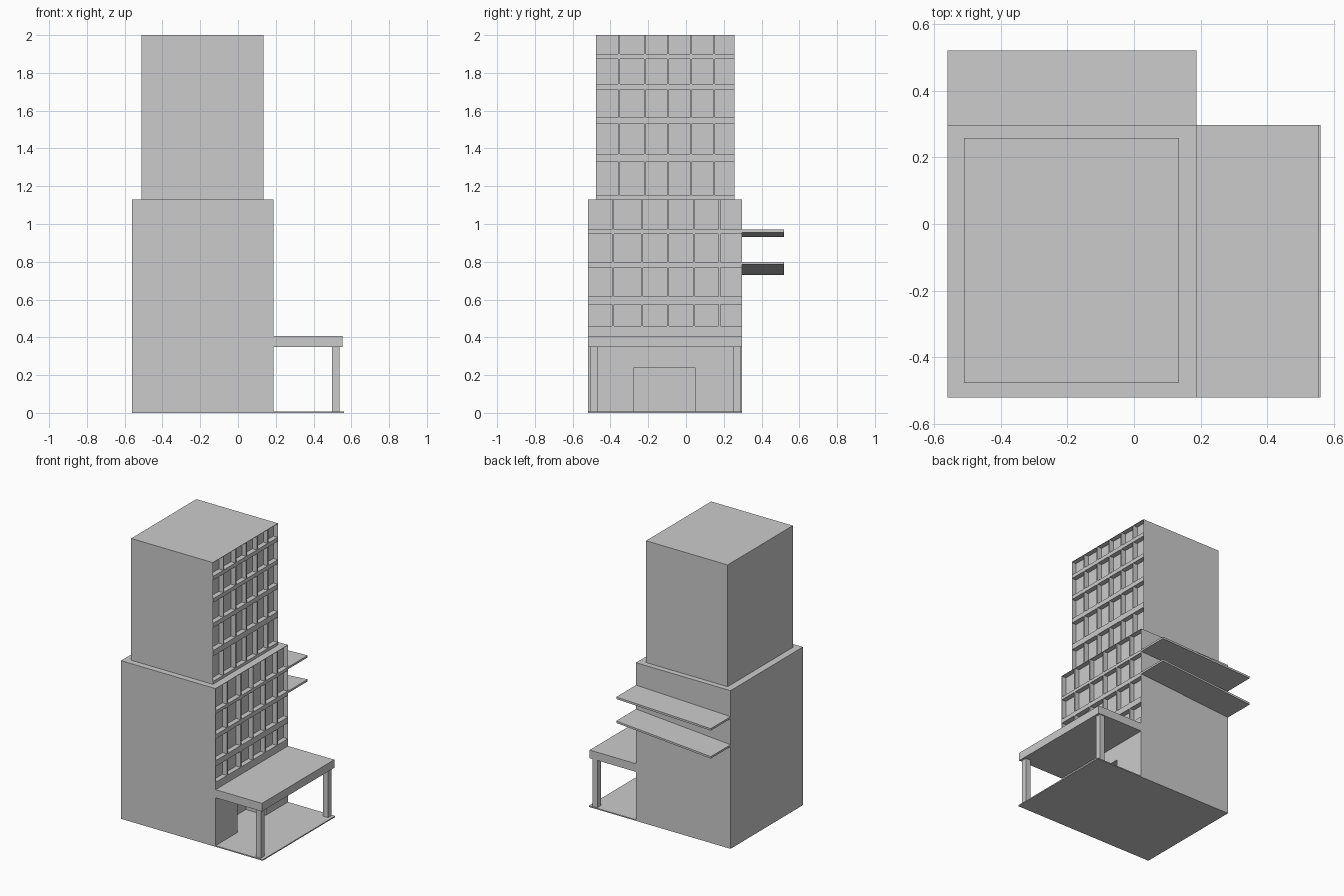
import bpy, bmesh
from mathutils import Vector

if "Cube" in bpy.data.objects:
    bpy.data.objects.remove(bpy.data.objects["Cube"])

def add_boxes(name, boxes):
    """One object made of axis-aligned boxes ((x0,x1),(y0,y1),(z0,z1))."""
    bm = bmesh.new()
    for spans in boxes:
        vs = bmesh.ops.create_cube(bm, size=1)["verts"]
        for v in vs:
            v.co = Vector([(a + b) / 2 + c * (b - a) for c, (a, b) in zip(v.co, spans)])
    me = bpy.data.meshes.new(name)
    bm.to_mesh(me)
    bm.free()
    ob = bpy.data.objects.new(name, me)
    bpy.context.collection.objects.link(ob)
    return ob

def cells(edges, centres, half):
    """Spans left between mullions."""
    stops = [edges[0]] + [c + s * half for c in centres for s in (-1, 1)] + [edges[1]]
    return list(zip(stops[0::2], stops[1::2]))

def carve(ob, name, boxes):
    cutter = add_boxes(name, boxes)
    cutter.hide_render = True
    cutter.hide_set(True)
    cutter.display_type = 'WIRE'
    mod = ob.modifiers.new(name, 'BOOLEAN')
    mod.operation = 'DIFFERENCE'
    mod.solver = 'EXACT'
    mod.object = cutter

SKIN, DEPTH, HALF = 0.002, 0.035, 0.005

def facade(x, ys, mullions, rows):
    bays = cells((ys[0] + SKIN, ys[1] - SKIN), mullions, HALF)
    return [((x - DEPTH, x + 0.05), b, r) for b in bays for r in rows]

# Lower block with window grid and entrance recess
podium = add_boxes("lower_block", [((-0.56, 0.187), (-0.52, 0.297), (0, 1.13))])
panes = facade(0.187, (-0.52, 0.297), (-0.386, -0.233, -0.095, 0.042, 0.177),
               [(0.46, 0.573), (0.615, 0.77), (0.80, 0.948), (0.97, 1.13 - SKIN)])
door = ((0.03, 0.25), (-0.275, 0.047), (0.008, 0.24))
carve(podium, "lower_openings", panes + [door])

# Upper tower with window grid
tower = add_boxes("upper_tower", [((-0.51, 0.135), (-0.477, 0.258), (1.13, 2.0))])
carve(tower, "upper_openings",
      facade(0.135, (-0.477, 0.258), (-0.354, -0.217, -0.095, 0.026, 0.148),
             [(1.15, 1.33), (1.37, 1.533), (1.565, 1.713), (1.74, 1.873), (1.90, 2.0 - SKIN)]))

# Entrance porch: floor, roof, posts
add_boxes("porch_floor", [((0.187, 0.56), (-0.52, 0.297), (0, 0.008))])
add_boxes("porch_roof", [((0.187, 0.553), (-0.52, 0.297), (0.35, 0.408))])
for label, y in (("front", -0.489), ("back", 0.27)):
    add_boxes(label + "_post", [((0.498, 0.537), (y - 0.02, y + 0.02), (0.008, 0.35))])

# Rear awnings, rising towards the right
for label, low, rise in (("lower", 0.73, 0.055), ("upper", 0.93, 0.026)):
    awning = add_boxes(label + "_awning", [((-0.56, 0.187), (0.297, 0.52), (low, low + 0.014))])
    for v in awning.data.vertices:
        v.co.z += rise * (v.co.x + 0.56) / 0.747
